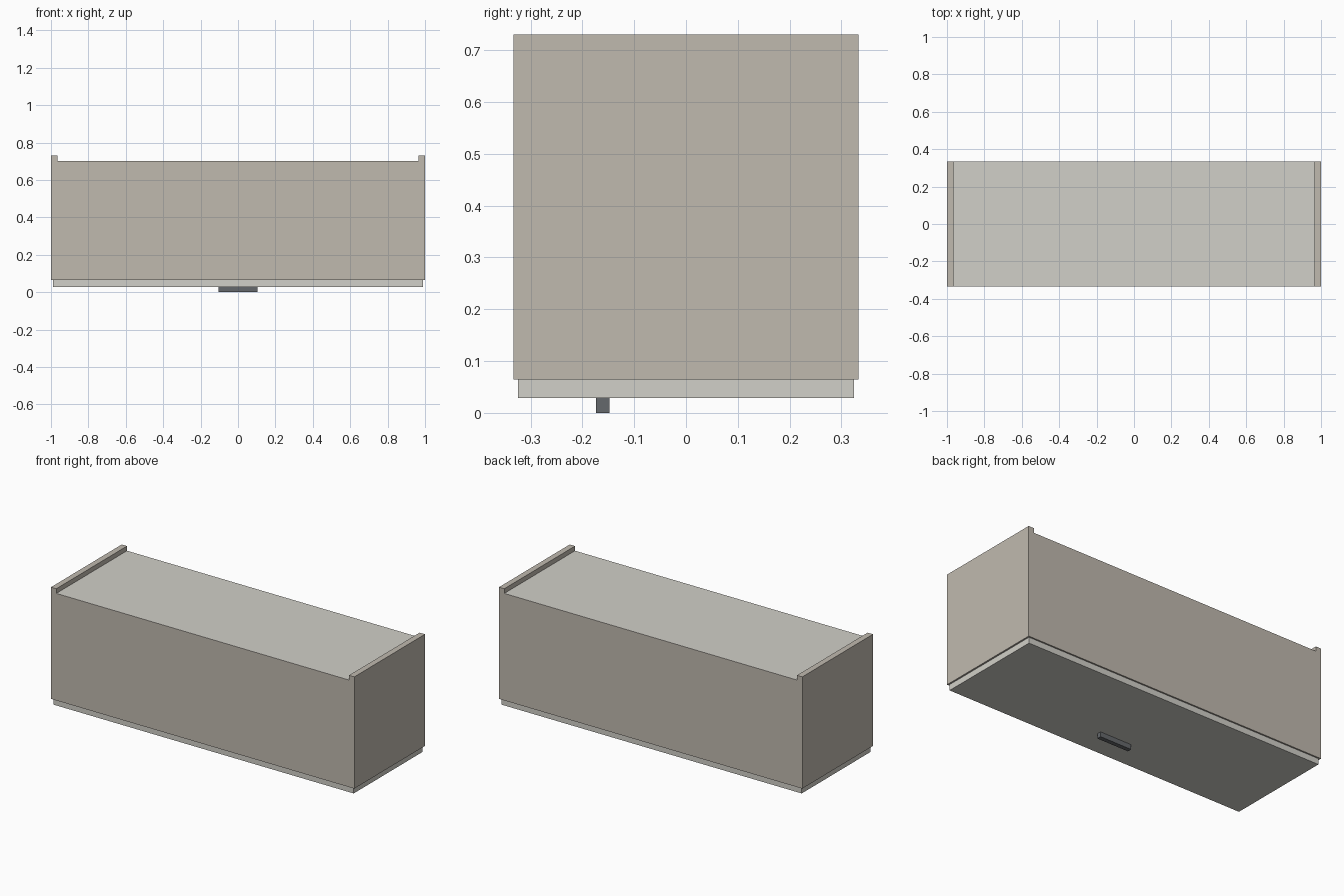
import bpy, bmesh

if "Cube" in bpy.data.objects:
    bpy.data.objects.remove(bpy.data.objects["Cube"])

W, D = 1.0, 0.333           # half width, half depth
Z0, Z1, ZB = 0.064, 0.73, 0.702
T = 0.035                   # board thickness


def material(name, rgb):
    m = bpy.data.materials.new(name)
    m.diffuse_color = (*rgb, 1)
    m.use_nodes = True
    m.node_tree.nodes["Principled BSDF"].inputs["Base Color"].default_value = m.diffuse_color
    return m


def finish(name, bm, *mats):
    bmesh.ops.recalc_face_normals(bm, faces=bm.faces)
    me = bpy.data.meshes.new(name)
    bm.to_mesh(me)
    bm.free()
    for m in mats:
        me.materials.append(m)
    ob = bpy.data.objects.new(name, me)
    bpy.context.collection.objects.link(ob)


def box(name, x, y, z, mat):
    bm = bmesh.new()
    bmesh.ops.create_cube(bm, size=1)
    for v in bm.verts:
        for i, (a, b) in enumerate((x, y, z)):
            v.co[i] = b if v.co[i] > 0 else a
    finish(name, bm, mat)


beige = material("carcass_beige", (0.53, 0.49, 0.43))
pale = material("panel_pale", (0.64, 0.63, 0.58))
dark = material("handle_grey", (0.13, 0.14, 0.15))

# Carcass: notched profile extruded through the depth
right = [(W, Z0), (W, Z1), (W - T, Z1), (W - T, ZB)]
outline = right + [(-x, z) for x, z in reversed(right)]
bm = bmesh.new()
face = bm.faces.new([bm.verts.new((x, -D, z)) for x, z in outline])
ext = bmesh.ops.extrude_face_region(bm, geom=[face])
bmesh.ops.translate(bm, vec=(0, 2 * D, 0),
                    verts=[g for g in ext["geom"] if isinstance(g, bmesh.types.BMVert)])
bmesh.ops.recalc_face_normals(bm, faces=bm.faces)

# Recessed back panel in the paler colour
for f in bm.faces:
    if abs(f.normal.z) > 0.9 and abs(f.calc_center_median().z - ZB) < 1e-4:
        f.material_index = 1

# Cavity behind the door
bottom = min(bm.faces, key=lambda f: f.calc_center_median().z)
bmesh.ops.inset_region(bm, faces=[bottom], thickness=T, use_even_offset=True)
inner = bmesh.ops.extrude_discrete_faces(bm, faces=[bottom])["faces"][0]
bmesh.ops.translate(bm, vec=(0, 0, ZB - T - Z0), verts=inner.verts)
finish("cabinet_carcass", bm, beige, pale)

# Door and its bar handle
box("door", (-0.99, 0.99), (-0.324, 0.324), (0.029, Z0), pale)
box("door_handle", (-0.105, 0.105), (-0.174, -0.148), (0, 0.029), dark)
